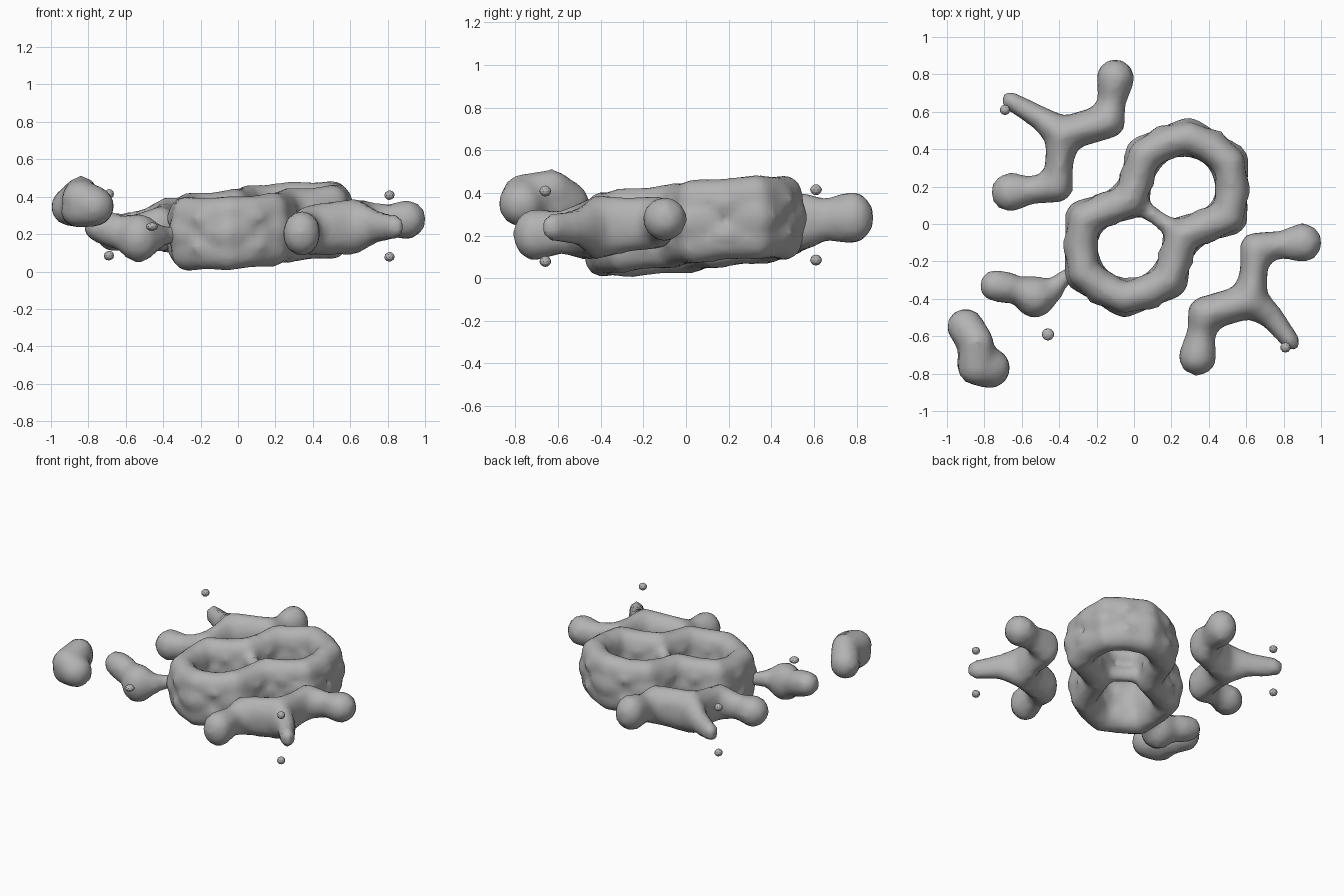
import bpy
import bmesh
import math
from mathutils import Vector, Matrix

default_cube = bpy.data.objects.get("Cube")
if default_cube:
    bpy.data.objects.remove(default_cube, do_unlink=True)

grey = bpy.data.materials.new("plain_grey")
grey.use_nodes = True
grey.diffuse_color = (0.45, 0.45, 0.45, 1)
grey.node_tree.nodes["Principled BSDF"].inputs["Base Color"].default_value = grey.diffuse_color

# Centre of the point symmetry shared by the ring and the side branches
CENTRE = Vector((0.12, 0.035, 0.244))


def plane_height(x, y):
    """Height of the slightly tilted plane that the model lies in."""
    return CENTRE.z + 0.055 * (x - CENTRE.x) + 0.07 * (y - CENTRE.y)


def add_ball(bm, position, width, height):
    matrix = Matrix.Translation(position) @ Matrix.Diagonal((width, width, height, 1))
    bmesh.ops.create_icosphere(bm, subdivisions=2, radius=1.03, matrix=matrix)


def add_chain(bm, nodes, step=0.03):
    """Sweep balls along nodes of (x, y, lift, width, height)."""
    for start, end in zip(nodes, nodes[1:]):
        start, end = Vector(start), Vector(end)
        count = max(1, math.ceil((end - start).to_3d().length / step))
        for i in range(count + 1):
            x, y, lift, width, height = start.lerp(end, i / count)
            add_ball(bm, Vector((x, y, plane_height(x, y) + lift)), width, height)


def finish(name, bm, voxel=0.03, blend=True):
    mesh = bpy.data.meshes.new(name)
    bm.to_mesh(mesh)
    bm.free()
    mesh.materials.append(grey)
    obj = bpy.data.objects.new(name, mesh)
    bpy.context.collection.objects.link(obj)
    if blend:
        remesh = obj.modifiers.new("merge", 'REMESH')
        remesh.mode = 'VOXEL'
        remesh.voxel_size = voxel
        remesh.use_smooth_shade = True
        smooth = obj.modifiers.new("soften", 'SMOOTH')
        smooth.factor = 0.4
        smooth.iterations = 1


# Double ring outline: five corners, then the same five inverted
half = [Vector(p) for p in ((-0.02, 0.13), (-0.265, 0.03), (-0.27, -0.26),
                            (-0.05, -0.395), (0.185, -0.3))]
corners = half + [2 * CENTRE.to_2d() - p for p in half]
bm = bmesh.new()
for i, corner in enumerate(corners):
    following = corners[(i + 1) % len(corners)]
    middle = (corner + following) / 2
    # Push the middles of the outer sides outward a little, to round the loops
    if i % 5 in (1, 2, 3):
        ring_centre = Vector((-0.03, -0.13)) if i < 5 else Vector((0.27, 0.2))
        middle += (middle - ring_centre).normalized() * 0.018
    # Slim upper and lower rims, tallest at the corners
    for lift in (-0.095, 0.095):
        add_chain(bm, [(*corner, lift, 0.085, 0.105), (*middle, lift, 0.085, 0.095),
                       (*following, lift, 0.085, 0.105)])
    # Broad belt at mid height, sunk to a dimple mid-side
    near, far = corner.lerp(middle, 0.55), following.lerp(middle, 0.55)
    add_chain(bm, [(*corner, 0, 0.105, 0.12), (*near, 0, 0.095, 0.1)])
    add_chain(bm, [(*following, 0, 0.105, 0.12), (*far, 0, 0.095, 0.1)])
    for lift in (-0.075, 0.075):
        add_ball(bm, Vector((*middle, plane_height(*middle) + lift)), 0.1, 0.06)
    add_ball(bm, Vector((*middle, plane_height(*middle))), 0.055, 0.06)

# Thin bridge that separates the two holes
for lift in (-0.07, 0.07):
    add_chain(bm, [(*corners[0], lift, 0.06, 0.06), (*CENTRE.to_2d(), lift, 0.04, 0.05),
                   (*corners[5], lift, 0.06, 0.06)])
finish("double_ring", bm, voxel=0.026)

# Side branches: one shape, repeated by point inversion, with its own thin arm tip
hub = (-0.38, 0.48, 0, 0.095, 0.15)
arms = [
    [hub, (-0.4, 0.33, 0, 0.075, 0.13), (-0.41, 0.2, 0, 0.085, 0.125),
     (-0.56, 0.18, 0, 0.075, 0.085), (-0.66, 0.17, 0, 0.105, 0.105)],
    [hub, (-0.14, 0.55, 0, 0.095, 0.135), (-0.12, 0.65, 0, 0.075, 0.1),
     (-0.1, 0.78, 0, 0.102, 0.122)],
]
for side, inverted, tip, crumb in (("right", False, (-0.66, 0.66), (-0.69, 0.61)),
                                   ("left", True, (-0.6, 0.7), (0.81, -0.66))):
    bm = bmesh.new()
    thin_arm = [hub, (-0.49, 0.56, 0, 0.065, 0.09), (*tip, 0, 0.05, 0.065)]
    for arm in arms + [thin_arm]:
        add_chain(bm, arm)
    if inverted:
        for vert in bm.verts:
            vert.co = 2 * CENTRE - vert.co
        bmesh.ops.reverse_faces(bm, faces=bm.faces)
    finish(side + "_branch", bm)
    # Loose crumbs above and below the thin arm
    bm = bmesh.new()
    for lift in (-0.155, 0.175):
        add_ball(bm, Vector((*crumb, plane_height(*crumb) + lift)), 0.027, 0.025)
    finish(side + "_crumbs", bm, blend=False)

# Front stub joined to the ring by a thin neck
bm = bmesh.new()
add_chain(bm, [(-0.74, -0.33, 0.07, 0.085, 0.085), (-0.68, -0.34, 0.05, 0.085, 0.095),
               (-0.62, -0.35, 0.03, 0.07, 0.09), (-0.53, -0.39, 0, 0.112, 0.13),
               (-0.44, -0.36, 0, 0.06, 0.07), (-0.38, -0.29, 0, 0.04, 0.05),
               (-0.3, -0.25, 0, 0.045, 0.05)])
finish("front_stub", bm, voxel=0.026)

# Separate lump at the front corner, curled into a tight loop
bm = bmesh.new()
curl = [(-0.9, -0.55, 0.2, 0.1, 0.105), (-0.84, -0.63, 0.275, 0.09, 0.09),
        (-0.84, -0.76, 0.25, 0.105, 0.105), (-0.77, -0.77, 0.21, 0.11, 0.11),
        (-0.85, -0.75, 0.19, 0.1, 0.09), (-0.85, -0.65, 0.18, 0.09, 0.085)]
add_chain(bm, curl + curl[:1])
finish("corner_lump", bm)

# Small loose crumb beside the stub
bm = bmesh.new()
add_ball(bm, Vector((-0.46, -0.59, 0.24)), 0.032, 0.022)
finish("front_crumb", bm, blend=False)
